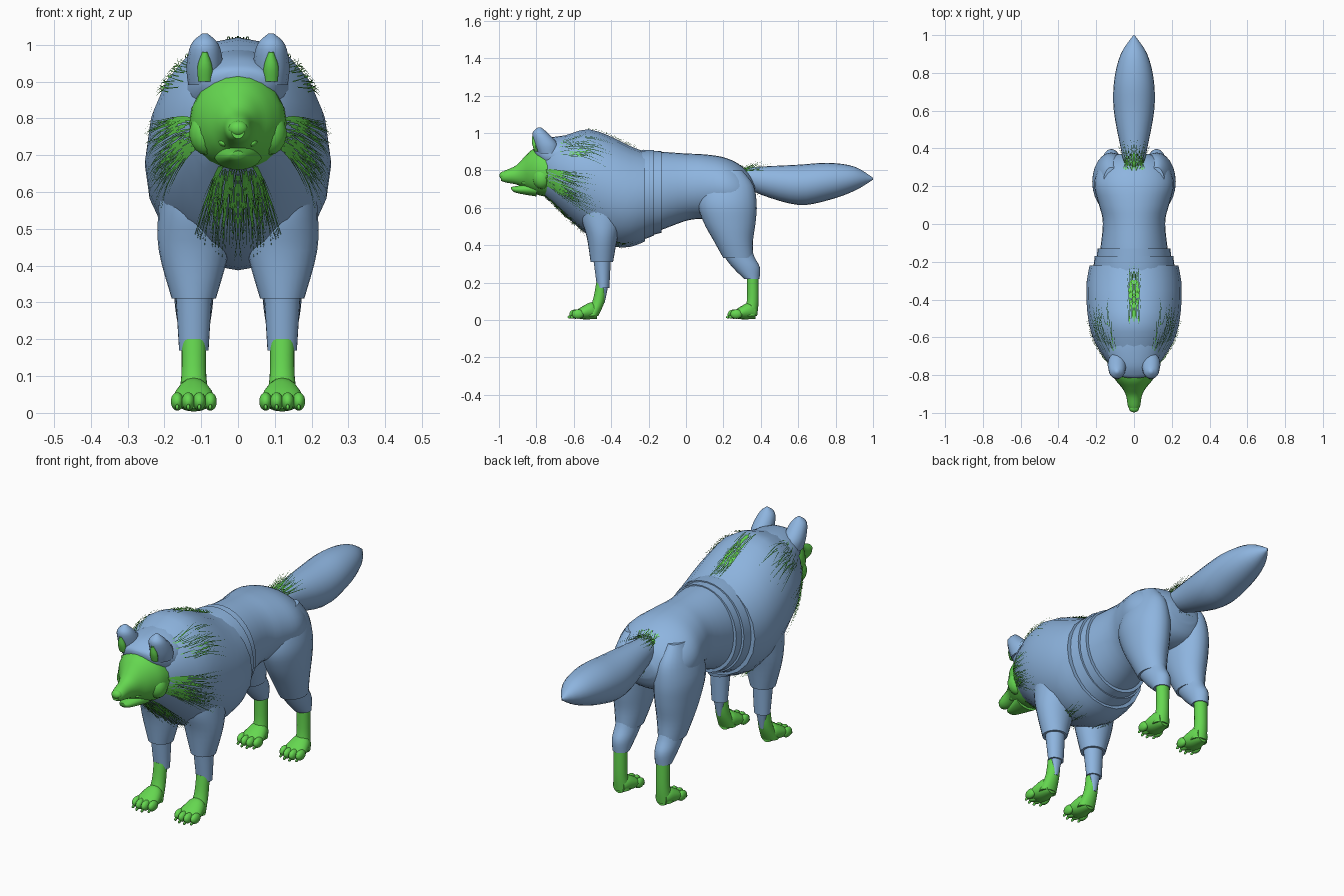
import bpy
import bmesh
import math
import random
from mathutils import Vector, Matrix

random.seed(4)
old = bpy.data.objects.get("Cube")
if old:
    bpy.data.objects.remove(old, do_unlink=True)


def make_material(name, color):
    mat = bpy.data.materials.new(name)
    mat.use_nodes = True
    mat.diffuse_color = color
    mat.node_tree.nodes["Principled BSDF"].inputs["Base Color"].default_value = color
    return mat


BLUE = make_material("soft blue fur", (.27, .46, .74, 1))
GREEN = make_material("bright green", (.13, .68, .08, 1))
LEG_X = .12
EAR_X = .09


def finish(bm, name, mat, angle=45):
    """Turn a bmesh into a named, smooth shaded object."""
    bmesh.ops.recalc_face_normals(bm, faces=bm.faces)
    mesh = bpy.data.meshes.new(name)
    bm.to_mesh(mesh)
    bm.free()
    mesh.materials.append(mat)
    obj = bpy.data.objects.new(name, mesh)
    bpy.context.collection.objects.link(obj)
    bpy.ops.object.select_all(action="DESELECT")
    obj.select_set(True)
    bpy.context.view_layer.objects.active = obj
    bpy.ops.object.shade_smooth_by_angle(angle=math.radians(angle))
    return obj


def sample(sections, u):
    """Spline through the sections, u running from 0 to 1."""
    last = len(sections) - 1
    i = min(int(u * last), last - 1)
    f = u * last - i
    a, b, c, d = (sections[min(max(k, 0), last)] for k in (i - 1, i, i + 1, i + 2))
    return [q + f / 2 * (r - p + f * (2 * p - 5 * q + 4 * r - s + f * (3 * (q - r) + s - p)))
            for p, q, r, s in zip(a, b, c, d)]


def ring_point(section, angle, axis="y", centre=0, lift=0):
    """A section is: position along the axis, low edge, high edge, half width."""
    along, low, high, half = section
    x = centre + (half + lift) * math.cos(angle)
    other = (low + high) / 2 + ((high - low) / 2 + lift) * math.sin(angle)
    return Vector((x, along, other)) if axis == "y" else Vector((x, other, along))


def loft(name, sections, mat, axis="y", centre=0, sides=24, steps=4):
    """Skin of elliptical rings along an axis, closed at both ends."""
    bm = bmesh.new()
    count = (len(sections) - 1) * steps
    rings = []
    for k in range(count + 1):
        section = sample(sections, k / count)
        rings.append([bm.verts.new(ring_point(section, math.tau * j / sides, axis, centre))
                      for j in range(sides)])
    for ring, following in zip(rings, rings[1:]):
        for j in range(sides):
            n = (j + 1) % sides
            bm.faces.new((ring[j], ring[n], following[n], following[j]))
    bm.faces.new(rings[0])
    bm.faces.new(rings[-1])
    return finish(bm, name, mat)


def blobs(name, centres, radii, mat, roll=0):
    """Ellipsoids of one size, rolled outward about the y axis."""
    bm = bmesh.new()
    for centre in centres:
        turn = Matrix.Rotation(math.copysign(roll, -centre[0]), 4, "Y")
        matrix = Matrix.Translation(centre) @ turn @ Matrix.Diagonal((*radii, 1))
        bmesh.ops.create_uvsphere(bm, u_segments=14, v_segments=9, radius=1, matrix=matrix)
    return finish(bm, name, mat, 60)


def pair(x, y, z):
    return [(x, y, z), (-x, y, z)]


def strands(name, surface, count, angles, roots, length, spread=.1, lift=.012):
    """Thin tapered hairs that lie along a lofted surface, on both sides."""
    bm = bmesh.new()
    mirror = Matrix.Diagonal((-1, 1, 1))
    for _ in range(count):
        angle, root = random.uniform(*angles), random.uniform(*roots)
        turn = random.uniform(-spread, spread)
        reach = length * random.uniform(.5, 1)
        rise = lift * random.uniform(.2, 1)
        rows = []
        for k in range(6):
            f = k / 5
            section = sample(surface, min(root + reach * f, 1))
            wide = .0016 * (1.05 - f) / section[3]
            rows.append([ring_point(section, angle + turn * f + edge, lift=.004 + rise * f)
                         for edge in (-wide, wide)])
        for row, following in zip(rows, rows[1:]):
            corners = (*row, *reversed(following))
            bm.faces.new([bm.verts.new(point) for point in corners])
            bm.faces.new([bm.verts.new(mirror @ point) for point in corners])
    bmesh.ops.remove_doubles(bm, verts=bm.verts, dist=.00001)
    return finish(bm, name, GREEN)


# Trunk, with two overlapping fur layers behind the mane
trunk = [(-.4, .44, .88, .19), (-.2, .46, .9, .185), (0, .53, .89, .165),
         (.1, .54, .885, .185), (.2, .54, .87, .21), (.28, .54, .835, .195),
         (.34, .57, .78, .15), (.37, .63, .72, .08)]
loft("trunk", trunk, BLUE, sides=32)
for label, rim, puff in (("rear", -.13, .015), ("front", -.17, .03)):
    layer = [(y, low - puff, high + puff / 3, half + puff)
             for y, low, high, half in (trunk[0], sample(trunk, .1), sample(trunk, .19))]
    layer[-1] = (rim, *layer[-1][1:])
    loft(label + "_shoulder_fur", layer, BLUE, sides=32)

# Mane and tail
mane = [(-.77, .67, .92, .1), (-.72, .63, .96, .15), (-.62, .535, .995, .21),
        (-.52, .45, 1.02, .24), (-.4, .395, .98, .252), (-.3, .39, .93, .25),
        (-.22, .42, .9, .235)]
loft("mane", mane, BLUE, sides=20, steps=2)
tail = [(.28, .73, .81, .045), (.4, .67, .82, .07), (.6, .615, .83, .107),
        (.76, .64, .84, .105), (.9, .69, .82, .07), (1, .75, .76, 0.003)]
loft("tail", tail, BLUE)

# Head
loft("face", [(-.99, .745, .785, .018), (-.965, .735, .8, .032), (-.91, .725, .825, .042),
              (-.87, .71, .865, .062), (-.83, .685, .905, .095), (-.78, .665, .925, .125),
              (-.71, .655, .91, .135)], GREEN, sides=20)
loft("lower_jaw", [(-.935, .7, .712, .012), (-.91, .68, .715, .03),
                   (-.8, .66, .74, .065)], GREEN)
loft("brow_and_crown", [(-.815, .905, .93, .03), (-.8, .865, .945, .09), (-.75, .8, .97, .122),
                        (-.66, .76, .985, .145), (-.58, .74, .99, .13)], BLUE)
blobs("nose", [(0, -.975, .772)], (.027, .023, .022), GREEN)
blobs("eyes", pair(.053, -.842, .835), (.018, .012, .007), GREEN, roll=.35)
blobs("cheeks", pair(.085, -.77, .76), (.048, .05, .06), GREEN)
blobs("mouth_corners", pair(.04, -.85, .732), (.015, .03, .01), GREEN, roll=.5)

for side, label in ((1, "left"), (-1, "right")):
    leg, ear = side * LEG_X, side * EAR_X

    # Ears
    loft(label + "_ear", [(.89, -.79, -.68, .045), (.94, -.81, -.685, .05),
                          (1, -.82, -.74, .038), (1.03, -.79, -.775, .008)],
         BLUE, "z", ear, sides=12)
    loft(label + "_inner_ear", [(.9, -.81, -.79, .018), (.94, -.823, -.79, .02),
                                (.98, -.825, -.8, .008)], GREEN, "z", ear, sides=10)

    # Front leg: shoulder, forearm cuff, pastern with a strip of fur behind
    loft(label + "_shoulder", [(.68, -.56, -.3, .09), (.55, -.56, -.33, .097),
                               (.44, -.53, -.365, .095), (.31, -.51, -.39, .06)],
         BLUE, "z", leg)
    loft(label + "_forearm", [(.36, -.5, -.4, .052), (.17, -.475, -.41, .04)], BLUE, "z", leg)
    loft(label + "_front_pastern", [(.2, -.48, -.425, .033), (.1, -.5, -.435, .034),
                                    (.02, -.54, -.47, .045)], GREEN, "z", leg)
    loft(label + "_pastern_fur", [(.2, -.46, -.412, .036), (.09, -.445, -.435, .01)],
         BLUE, "z", leg, sides=12)

    # Hind leg: thigh, hock cuff, metatarsal
    loft(label + "_thigh", [(.8, .16, .3, .04), (.72, .09, .36, .075), (.62, .065, .378, .1),
                            (.52, .095, .372, .095), (.42, .15, .358, .08),
                            (.33, .2, .36, .06)], BLUE, "z", leg)
    loft(label + "_hock", [(.42, .17, .34, .06), (.34, .205, .365, .055),
                           (.28, .25, .395, .05), (.22, .31, .393, .04)], BLUE, "z", leg)
    loft(label + "_metatarsal", [(.25, .325, .388, .034), (.1, .325, .388, .033),
                                 (.02, .3, .38, .042)], GREEN, "z", leg)

    # Paws with four toes and claws
    for end, heel in (("front", -.465), ("hind", .382)):
        name = f"{label}_{end}_"
        loft(name + "paw", [(heel - .13, .012, .045, .045), (heel - .09, .004, .072, .056),
                            (heel - .04, .004, .095, .046), (heel - .01, .006, .08, .032)],
             GREEN, "y", leg, sides=16)
        toes = [(leg + .03 * k, heel - .133 + .02 * abs(k) / 1.5, .031)
                for k in (-1.5, -.5, .5, 1.5)]
        blobs(name + "toes", toes, (.018, .033, .025), GREEN)
        blobs(name + "claws", [(x, y - .031, z / 2) for x, y, z in toes],
              (.005, .011, .008), GREEN)

# Loose hair tufts
DOWN, UP = -math.pi / 2, math.pi / 2
strands("cheek_hair", mane, 100, (-.55, .05), (.06, .22), .4, spread=.15)
strands("chest_hair", mane, 80, (DOWN, DOWN + .45), (.03, .22), .4, lift=.02)
strands("neck_hair", mane, 42, (UP - 1.1, UP - .5), (.22, .5), .25)
strands("nape_hair", mane, 40, (UP - .12, UP), (.48, .8), .28, spread=.06, lift=.02)
strands("rump_hair", trunk, 26, (UP - .3, UP), (.72, .82), .12, lift=.03)
strands("tail_root_hair", tail, 32, (UP - 1, UP), (.02, .12), .16, spread=.2, lift=.035)
strands("under_tail_hair", tail, 8, (DOWN, DOWN + .5), (.05, .15), .1, lift=.02)
strands("elbow_hair", mane, 16, (DOWN + .2, DOWN + .5), (.6, .75), .2)
